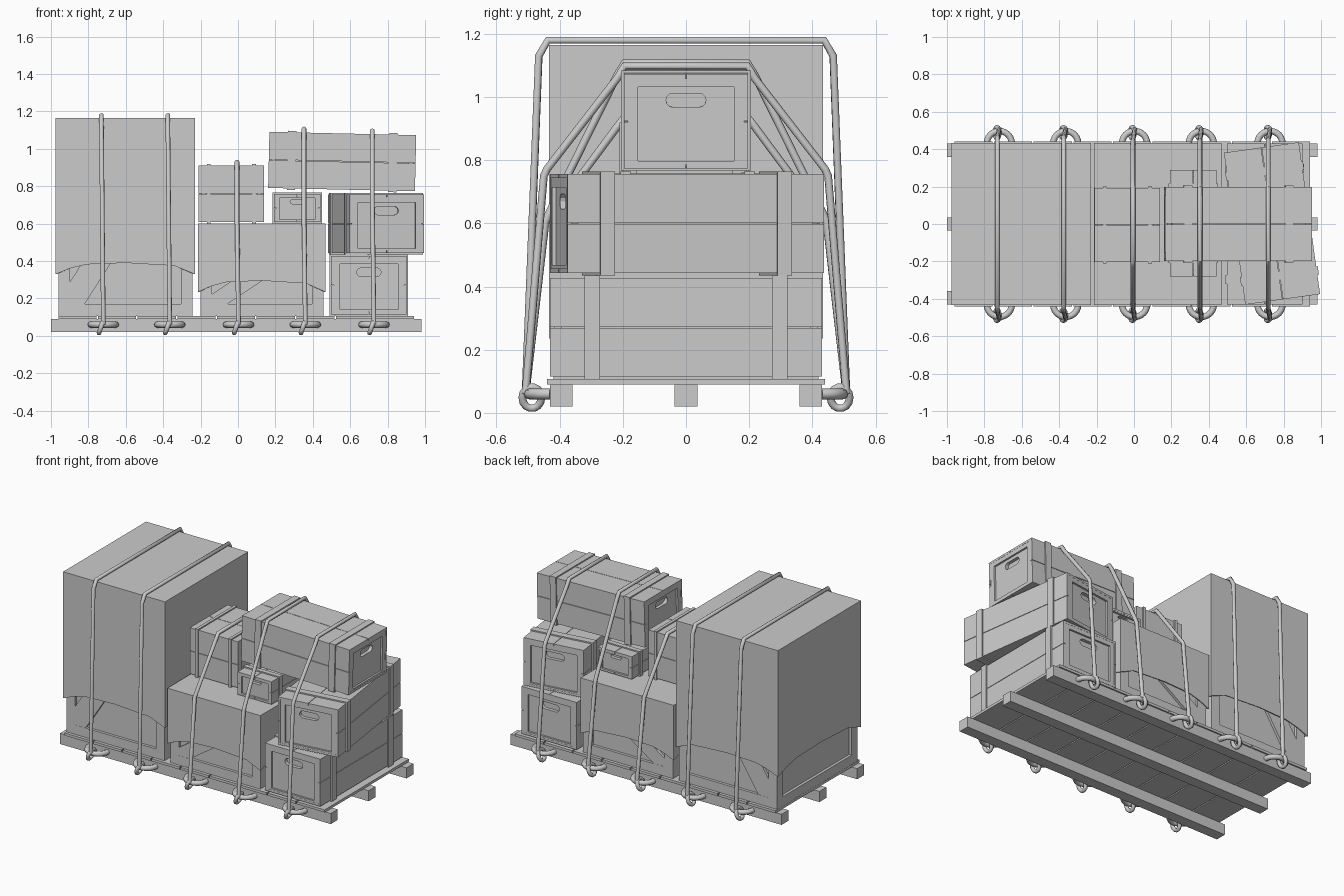
import bpy, bmesh, math
from mathutils import Matrix, Vector

if "Cube" in bpy.data.objects:
    bpy.data.objects.remove(bpy.data.objects["Cube"])


def box(bm, lo, hi, rot=None):
    lo, hi = Vector(lo), Vector(hi)
    m = Matrix.Translation((lo + hi) / 2)
    if rot:
        m = m @ rot
    bmesh.ops.create_cube(bm, size=1, matrix=m @ Matrix.Diagonal((hi - lo).to_4d()))


def finish(bm, name, matrix=None):
    bmesh.ops.recalc_face_normals(bm, faces=bm.faces)
    me = bpy.data.meshes.new(name)
    bm.to_mesh(me)
    bm.free()
    ob = bpy.data.objects.new(name, me)
    bpy.context.collection.objects.link(ob)
    if matrix:
        ob.matrix_world = matrix
    return ob


def tube(name, pts, radius, closed=False):
    cu = bpy.data.curves.new(name, 'CURVE')
    cu.dimensions = '3D'
    cu.bevel_depth = radius
    cu.bevel_resolution = 2
    cu.use_fill_caps = True
    sp = cu.splines.new('POLY')
    sp.points.add(len(pts) - 1)
    for p, co in zip(sp.points, pts):
        p.co = (*co, 1)
    sp.use_cyclic_u = closed
    ob = bpy.data.objects.new(name, cu)
    bpy.context.collection.objects.link(ob)
    bpy.ops.object.select_all(action='DESELECT')
    ob.select_set(True)
    bpy.context.view_layer.objects.active = ob
    bpy.ops.object.convert(target='MESH')
    bpy.ops.object.shade_smooth_by_angle(angle=math.radians(50))


# Pallet: three runners and a slatted deck
bm = bmesh.new()
for y in (-0.395, 0, 0.395):
    box(bm, (-1, y - 0.036, 0.02), (0.98, y + 0.036, 0.09))
finish(bm, "pallet_runners")
bm = bmesh.new()
n, x0, step = 9, -0.965, 1.91 / 9
for i in range(n):
    box(bm, (x0 + i * step + 0.004, -0.44, 0.09), (x0 + (i + 1) * step - 0.004, 0.44, 0.107))
finish(bm, "pallet_deck")


# Large crates with corner posts, rails and a diagonal brace, under a cover
def braced_crate(name, xa, xb, zt, brace):
    ya, yb, zb, t, f = -0.42, 0.42, 0.107, 0.018, 0.062
    bm = bmesh.new()
    box(bm, (xa + t, ya + t, zb + 0.01), (xb - t, yb - t, zt - 0.005))
    for x in (xa, xb - f):
        for y in (ya, yb - f):
            box(bm, (x, y, zb), (x + f, y + f, zt))
    for z in (zb, zt - f):
        for y in (ya, yb - f):
            box(bm, (xa + f, y, z), (xb - f, y + f, z + f))
        for x in (xa, xb - f):
            box(bm, (x, ya + f, z), (x + f, yb - f, z + f))
    dx, dz = xb - xa - 2 * f, zt - zb - 2 * f
    L, a = math.hypot(dx, dz), math.atan2(dz, dx)
    cx, cz = (xa + xb) / 2, (zb + zt) / 2
    for y in (ya + 0.011, yb - 0.011):
        box(bm, (cx - L / 2, y - 0.01, cz - brace / 2), (cx + L / 2, y + 0.01, cz + brace / 2),
            Matrix.Rotation(-a, 4, 'Y'))
    finish(bm, name)


def cover(name, xa, xb, zt, zb):
    bm = bmesh.new()
    corners = [(xa, -0.433), (xb, -0.433), (xb, 0.433), (xa, 0.433)]
    hem = [(0.1, 0.03), (0.22, 0.052), (0.5, 0.06), (0.85, 0.045)]
    top = [bm.verts.new((*c, zt)) for c in corners]
    low = [bm.verts.new((*c, zb)) for c in corners]
    bm.faces.new(top)
    for i in range(4):
        j = (i + 1) % 4
        a, b = Vector(corners[i]), Vector(corners[j])
        pts = hem if i != 2 else [(1 - u, h) for u, h in reversed(hem)]
        mid = [bm.verts.new((*a.lerp(b, u), zb + h)) for u, h in pts]
        bm.faces.new([top[j], top[i], low[i]] + mid + [low[j]])
    ob = finish(bm, name)
    mod = ob.modifiers.new("thickness", 'SOLIDIFY')
    mod.thickness = 0.006


braced_crate("tall_braced_crate", -0.96, -0.243, 1.155, 0.13)
cover("tall_crate_cover", -0.975, -0.23, 1.165, 0.33)
braced_crate("low_braced_crate", -0.2, 0.457, 0.59, 0.09)
cover("low_crate_cover", -0.213, 0.467, 0.6, 0.235)


# Plank crates: split boards, straps round the body, framed ends with hand holes
def plank_crate(name, L, W, H, matrix):
    bm = bmesh.new()
    p, g, t = 0.008, 0.0015, 0.014
    w, h, l = W / 2 - p, H / 2 - p, L / 2
    box(bm, (-l + 0.035, -w + t, -h + t), (l - 0.035, w - t, h - t))
    for s in (-1, 1):
        for a, b in ((-1, 0), (0, 1)):
            za, zb = (-h, -g) if a else (g, h)
            ya, yb = (-w + t, -g) if a else (g, w - t)
            box(bm, (-l, min(s * w, s * (w - t)), za), (l, max(s * w, s * (w - t)), zb))
            box(bm, (-l, ya, min(s * h, s * (h - t))), (l, yb, max(s * h, s * (h - t))))
        # Straps
        bx, bw = s * (l - 0.155 * L), 0.028 * L
        for q in (-1, 1):
            box(bm, (bx - bw, q * (w + p / 2) - p / 2, -H / 2), (bx + bw, q * (w + p / 2) + p / 2, H / 2))
            box(bm, (bx - bw, -w, q * (h + p / 2) - p / 2), (bx + bw, w, q * (h + p / 2) + p / 2))
        # End frame
        xa, xb = sorted((s * (l - 0.001), s * (l - 0.014)))
        ry, rt, rb = w * 0.77, h - 0.13 * H, -h + 0.075 * H
        for q in (-1, 1):
            box(bm, (xa, min(q * ry, q * (w - t)), -h + t), (xb, max(q * ry, q * (w - t)), h - t))
        box(bm, (xa, -ry, rt), (xb, ry, h - t))
        box(bm, (xa, -ry, -h + t), (xb, ry, rb))
        # Recessed end panel with a rounded hand hole
        x, hr, hw, hz = s * (l - 0.013), 0.07 * H, 0.1 * W, 0.21 * H
        rim = [(-ry, rb), (ry, rb), (ry, rt), (-ry, rt)]
        pill = []
        for i in range(14):
            side = 1 if i < 7 else -1
            ang = -math.pi / 2 + math.pi * (i % 7) / 6 + (0 if side > 0 else math.pi)
            pill.append((side * hw + hr * math.cos(ang), hz + hr * math.sin(ang)))
        loops = []
        for pts in (rim, pill):
            vs = [bm.verts.new((x, *c)) for c in pts]
            loops.append([bm.edges.new((vs[i], vs[(i + 1) % len(vs)])) for i in range(len(vs))])
        bmesh.ops.triangle_fill(bm, edges=loops[0] + loops[1], use_beauty=True)
        ext = bmesh.ops.extrude_edge_only(bm, edges=loops[1])
        bmesh.ops.translate(bm, vec=(-s * 0.022, 0, 0),
                            verts=[v for v in ext['geom'] if isinstance(v, bmesh.types.BMVert)])
    finish(bm, name, matrix)


def place(x, y, z, turn=0, tilt=0):
    return (Matrix.Translation((x, y, z)) @ Matrix.Rotation(math.radians(turn), 4, 'Z')
            @ Matrix.Rotation(math.radians(tilt), 4, 'Y'))


plank_crate("bottom_crate", 0.86, 0.42, 0.328, place(0.70, 0, 0.271, 90))
plank_crate("turned_crate", 0.82, 0.42, 0.33, place(0.738, 0.003, 0.6, 98))
plank_crate("top_crate", 0.785, 0.41, 0.316, place(0.557, 0, 0.932, 0, 1.3))
plank_crate("centre_crate", 0.35, 0.41, 0.32, place(-0.035, -0.005, 0.76))
plank_crate("small_crate", 0.57, 0.265, 0.165, place(0.317, 0.005, 0.683, 90))

# Tie-down ropes, each following the load profile between two rings
tall = [(0.466, 1.13), (0.437, 1.18)]
ropes = [(-0.73, -0.72, tall), (-0.375, -0.365, tall),
         (-0.005, 0.003, [(0.445, 0.6), (0.222, 0.9), (0.2, 0.93)]),
         (0.353, 0.36, [(0.445, 0.605), (0.435, 0.63), (0.217, 1.07), (0.195, 1.108)]),
         (0.718, 0.727, [(0.45, 0.75), (0.44, 0.772), (0.217, 1.06), (0.195, 1.098)])]
for k, (xt, xb, prof) in enumerate(ropes):
    half = [(xb, 0.508, 0.06)] + [(xt, y, z) for y, z in prof]
    path = [(x, -y, z) for x, y, z in half] + half[::-1]
    tube(f"rope_{k}", path, 0.0125)
    for s, side in ((-1, "front"), (1, "back")):
        arc = [(xb + 0.067 * math.cos(a), s * (0.43 + 0.067 * math.sin(a)), 0.06)
               for a in (math.pi * i / 12 for i in range(13))]
        tube(f"{side}_ring_{k}", arc, 0.017)
        loop = [(xb - 0.012 + 0.012 * math.sin(a), s * (0.488 + 0.03 * math.cos(a)), 0.048 + 0.034 * math.sin(a))
                for a in (2 * math.pi * i / 14 for i in range(14))]
        tube(f"{side}_rope_knot_{k}", loop, 0.0125, True)
